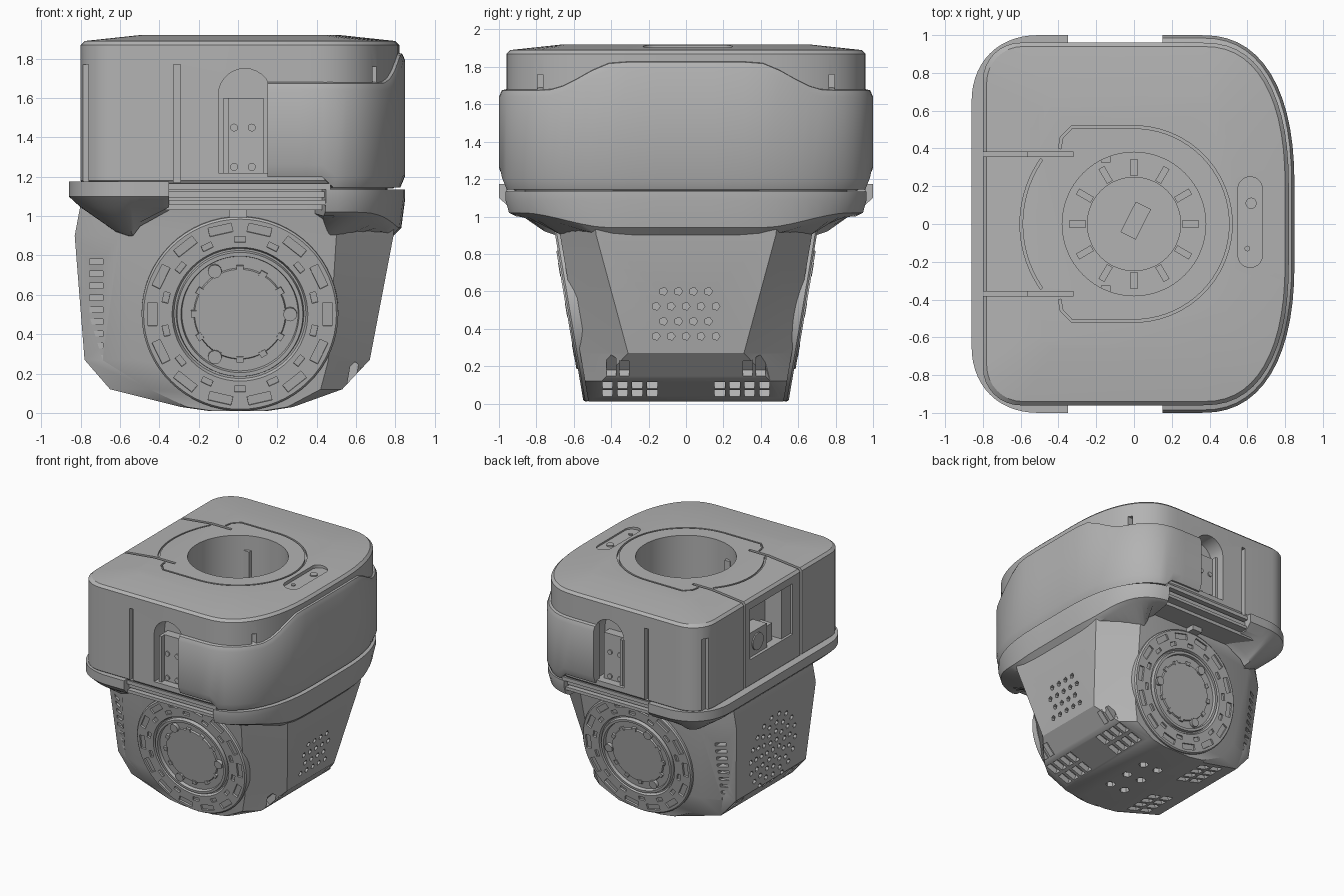
import bpy, bmesh
from math import sin, cos, pi, radians, atan
from mathutils import Matrix, Vector

old = bpy.data.objects.get("Cube")
if old:
    bpy.data.objects.remove(old)

grey = bpy.data.materials.new("mid_grey")
grey.use_nodes = True
grey.diffuse_color = (0.45, 0.45, 0.45, 1)
grey.node_tree.nodes["Principled BSDF"].inputs["Base Color"].default_value = grey.diffuse_color
parts = []


def finish(name, bm, part=True):
    bmesh.ops.recalc_face_normals(bm, faces=bm.faces)
    me = bpy.data.meshes.new(name)
    bm.to_mesh(me)
    bm.free()
    me.materials.append(grey)
    ob = bpy.data.objects.new(name, me)
    bpy.context.collection.objects.link(ob)
    if part:
        parts.append(ob)
    return ob


def loft(name, rings, part=True):
    """Skin a list of equal-length 3D rings and cap both ends."""
    bm = bmesh.new()
    vs = [[bm.verts.new(p) for p in r] for r in rings]
    n = len(rings[0])
    for a, b in zip(vs, vs[1:]):
        for i in range(n):
            bm.faces.new((a[i], a[(i + 1) % n], b[(i + 1) % n], b[i]))
    bm.faces.new(vs[0])
    bm.faces.new(vs[-1])
    return finish(name, bm, part)


def blocks(name, items, part=True):
    """Several boxes: (matrix, size) pairs in one mesh."""
    bm = bmesh.new()
    for m, size in items:
        bmesh.ops.create_cube(bm, size=1, matrix=m @ Matrix.Diagonal((*size, 1)))
    return finish(name, bm, part)


def rods(name, items, sides=12, part=True):
    """Several cylinders: (matrix, radius, depth) in one mesh."""
    bm = bmesh.new()
    for m, r, d in items:
        bmesh.ops.create_cone(bm, cap_ends=True, segments=sides, radius1=r, radius2=r, depth=d, matrix=m)
    return finish(name, bm, part)


def at(x, y, z):
    return Matrix.Translation((x, y, z))


def cut(target, *cutters):
    for c in cutters:
        c.hide_render = True
        mod = target.modifiers.new("cut", 'BOOLEAN')
        mod.operation, mod.solver, mod.object = 'DIFFERENCE', 'EXACT', c
        dg = bpy.context.evaluated_depsgraph_get()
        me = bpy.data.meshes.new_from_object(target.evaluated_get(dg))
        target.modifiers.clear()
        target.data = me
        bpy.data.objects.remove(c)


def half_outline(x0, x1, hy, rx, ry, n=2.4, seg=14):
    """Open path from (x0,-hy) round the end at x1 to (x0,hy)."""
    s = 1 if x1 > x0 else -1
    cx, cy = x1 - s * rx, hy - ry
    quarter = [(cx + s * rx * cos(t) ** (2 / n), cy + ry * sin(t) ** (2 / n))
               for t in [pi / 2 * i / seg for i in range(seg)]] + [(cx, hy)]
    mid = [(x1, cy * k / 6) for k in range(-5, 6)]
    return ([(x0, -hy)] + [(x, -y) for x, y in reversed(quarter)] + mid + quarter + [(x0, hy)])


def full_outline(xl, xr, hy, rl, rx, ry, z):
    right = half_outline(0, xr, hy, rx, ry)
    left = half_outline(0, xl, hy, rl, rl, 2, 8)
    return [(x, y, z) for x, y in right + left[::-1][1:-1]]


def sweep(name, path, profile, side=1, part=True):
    """Run a profile of (inset, z) pairs, which may vary by place, along a path."""
    rings = []
    for i, (x, y) in enumerate(path):
        a, b = path[max(i - 1, 0)], path[min(i + 1, len(path) - 1)]
        t = Vector((b[0] - a[0], b[1] - a[1])).normalized()
        rings.append([(x - t.y * d * side, y + t.x * d * side, z) for d, z in profile(x, y)])
    return loft(name, rings, part)


def ramp(v, a, b):
    t = min(max((v - a) / (b - a), 0), 1)
    return t * t * (3 - 2 * t)


# Upper housing with domed lid
upper = loft("upper_housing", [full_outline(-0.8 + i, 0.82 - i, 0.96 - i, 0.2 - i * 0.4, 0.46 - i, 0.78 - i, z)
                               for i, z in ((0.03, 1.14), (0, 1.18), (0, 1.87), (0.02, 1.89), (0.3, 1.92))])

# Well, module slits, lid groove, indicator recess and port opening
cut(upper, rods("well", [(at(0, 0, 1.7), 0.38, 1.0)], 64, False))
cut(upper, blocks("slits", [(at(-0.6, s * 0.37, 1.6), (0.56, 0.025, 1.0)) for s in (-1, 1)], False))
arc = [(0.52 * sin(t), 0.52 * cos(t)) for t in [pi * k / 36 for k in range(37)]]
corner = [(-0.4, 0.4), (-0.39, 0.46), (-0.33, 0.52)]
rim = corner + arc + [(x, -y) for x, y in corner[::-1]]


def groove(x, y):
    return [(0, 1.9), (0, 1.96), (0.014, 1.96), (0.014, 1.9)]


cut(upper, sweep("lid_groove", rim, groove, -1, False))
back_arc = [(-0.59 * cos(t), 0.59 * sin(t)) for t in [radians(a) for a in range(-35, 36, 5)]]
cut(upper, sweep("module_seam", back_arc, groove, 1, False))
pill = [(0.615 + 0.065 * cos(t), (0.185 if sin(t) > 0 else -0.165) + 0.065 * sin(t))
        for t in [pi * (k + 0.5) / 12 for k in range(24)]]
cut(upper, loft("indicator_cut", [[(x, y, z) for x, y in pill] for z in (1.89, 1.98)], False))
cut(upper, blocks("port_cut", [(at(-0.78, 0.02, 1.6), (0.3, 0.56, 0.42))], False))
blocks("port_blocks", [(at(-0.71, 0.17, 1.49), (0.13, 0.25, 0.2)), (at(-0.7, -0.2, 1.6), (0.16, 0.12, 0.42)),
                       (at(-0.68, -0.02, 1.46), (0.1, 0.14, 0.14))])
side_on = Matrix.Rotation(pi / 2, 4, 'Y')
rods("round_port", [(at(-0.775, 0.17, 1.49) @ side_on, 0.07, 0.02)], 20)
rods("indicator_dots", [(at(0.62, 0.11, 1.89), 0.03, 0.02), (at(0.6, -0.13, 1.89), 0.015, 0.02)])

# Arched latch recesses and vertical slots on both long sides
upright = Matrix.Rotation(pi / 2, 4, 'X')
for s in (-1, 1):
    arch = [(-0.1, 1.22), (0.17, 1.22)] + [(0.035 + 0.135 * cos(t), 1.615 + 0.135 * sin(t))
                                           for t in [pi * k / 14 for k in range(15)]]
    cut(upper, loft("arch_cut", [[(x, s * y, z) for x, z in arch] for y in (0.82, 1.1)], False))
    cut(upper, blocks("slot_cut", [(at(-0.31, s * 0.96, 1.47), (0.035, 0.08, 0.6)),
                                   (at(-0.775, s * 0.87, 1.47), (0.03, 0.08, 0.6)),
                                   (at(0.7, s * 0.78, 1.71), (0.12, 0.03, 0.1))], False))
    blocks("latch_plate", [(at(0.03, s * 0.855, 1.41), (0.2, 0.08, 0.38)),
                           (at(-0.06, s * 0.875, 1.41), (0.025, 0.12, 0.38))])
    rods("latch_screws", [(at(x, s * 0.895, z) @ upright, 0.02, 0.02) for x in (-0.02, 0.07) for z in (1.25, 1.45)])

# Toothed floor inside the well
rods("well_hub", [(at(0.0, 0, 1.24), 0.25, 0.12)], 40)
blocks("well_teeth", [(Matrix.Rotation(2 * pi * k / 12, 4, 'Z') @ at(0.3, 0, 1.25), (0.09, 0.035, 0.12))
                      for k in range(12)])
blocks("well_key", [(Matrix.Rotation(1.1, 4, 'Z') @ at(0.02, 0, 1.31), (0.18, 0.09, 0.03))])
blocks("well_rib", [(at(-0.15, s * 0.345, 1.5), (0.05, 0.04, 0.6)) for s in (-1, 1)])


# Wrap-around outer shell
def shell_profile(x, y):
    top = 1.84 - 0.15 * ramp(abs(y), 0.36, 0.76)
    low = 1.2 if x < 0.45 else 1.145
    return [(0.08, low), (0.025, low), (0, low + 0.06), (0, top - 0.05), (0.015, top - 0.015), (0.08, top)]


def dense_half(*a):
    p = half_outline(*a)
    extra = [(p[0][0] + (p[1][0] - p[0][0]) * k / 6, p[0][1]) for k in range(1, 6)]
    return [p[0]] + extra + p[1:-1] + [(x, -y) for x, y in extra[::-1]] + [p[-1]]


sweep("outer_shell", dense_half(0.15, 0.85, 1.0, 0.5, 0.82), shell_profile)


# Skirt under the shell, and the lip on the opposite end
def skirt_profile(x, y):
    rise = 0.1 * ramp(abs(y), 0.4, 0.9)
    inner = 1.02 - 0.13 * ramp(x, 0.4, 0.72)
    return [(0.27, 1.135), (0, 1.135), (0, 1.09), (0.02, 0.94 + 0.8 * rise), (0.06, 0.9 + rise), (0.27, inner)]


def lip_profile(x, y):
    inner = 1.03 - 0.13 * ramp(-x, 0.36, 0.6)
    return [(0.3, 1.175), (0, 1.175), (0, 1.1), (0.06, 1.045), (0.24, inner + 0.02), (0.3, inner)]


sweep("skirt", [p for p in dense_half(0.15, 0.85, 0.97, 0.48, 0.8) if p[0] > 0.42], skirt_profile)
lip_path = half_outline(-0.35, -0.86, 1.0, 0.36, 0.36, 2.2)
sweep("tray_lip", lip_path, lip_profile, -1)
loft("tray_core", [full_outline(-0.76, 0.76, 0.88, 0.24, 0.42, 0.7, z) for z in (1.03, 1.16)])
blocks("side_rails", [(at(0.05, s * y, z), (0.84, 0.1, h)) for s in (-1, 1)
                      for y, z, h in ((0.91, 1.15, 0.03), (0.88, 1.11, 0.03), (0.9, 1.07, 0.025))])


# Tapered lower body: z, left x, right x, left and right end half widths
def section(z, xl, xr, wl, wr, sl, sr):
    hy = 0.52 + 0.17 * z
    half = [(xr, wr), (sr, hy), (sl, hy), (xl, wl)]
    return [(x, y, z) for x, y in half] + [(x, -y, z) for x, y in half[::-1]]


body = loft("lower_body", [section(*r) for r in (
    (1.06, -0.8, 0.8, 0.52, 0.5, -0.6, 0.55), (0.9, -0.83, 0.79, 0.52, 0.48, -0.6, 0.5),
    (0.27, -0.78, 0.67, 0.46, 0.31, -0.54, 0.46), (0.12, -0.65, 0.53, 0.47, 0.45, -0.45, 0.42),
    (0.03, -0.29, 0.28, 0.5, 0.5, -0.26, 0.25), (0.01, -0.15, 0.15, 0.5, 0.5, -0.13, 0.13))])
dots = [(at(0.72, 0.08 * (k - 1.5 - 0.5 * (r % 2 == 0)), 0.36 + 0.08 * r) @ side_on, 0.022, 0.2)
        for r in range(4) for k in range(4 + (r % 2 == 0))]
cut(body, rods("speaker_holes", dots, 5, False))
fan = []
for radius, count in ((0.0, 1), (0.08, 6), (0.15, 11), (0.22, 15), (0.29, 18)):
    fan += [(at(-0.8, radius * cos(2 * pi * k / count), 0.53 + radius * sin(2 * pi * k / count)) @ side_on, 0.022, 0.16)
            for k in range(count)]
cut(body, rods("fan_holes", fan, 6, False))
cut(body, blocks("vent_slots", [(at(-0.72, s * 0.6, 0.28 + 0.061 * k), (0.07, 0.2, 0.026))
                                for s in (-1, 1) for k in range(9)], False))
tilt = [(sx, at(sx * 0.41, 0, 0.075) @ Matrix.Rotation(-sx * 0.34, 4, 'Y')) for sx in (-1, 1)]
cut(body, blocks("floor_vents", [(m @ at(o, y, 0), (0.1, 0.055, 0.1)) for sx, m in tilt for o in (-0.065, 0.065)
                                 for y in (-0.42, -0.34, -0.26, -0.18, 0.18, 0.26, 0.34, 0.42)], False))
steep = [at(sx * (0.59 if sx > 0 else 0.71), 0, 0.19) @ Matrix.Rotation(-sx * 0.82, 4, 'Y') for sx in (-1, 1)]
cut(body, blocks("corner_vents", [(m @ at(0, y, 0), (0.11, 0.05, 0.09)) for m in steep
                                  for y in (-0.4, -0.33, 0.33, 0.4)], False))
cut(body, rods("floor_holes", [(at(x, y, 0.0), 0.04, 0.1) for x in (-0.07, 0.07) for y in (-0.2, 0, 0.2)], 6, False))

# Tilted round side covers with slots, rings and bolts
lathe = [(0.5, -0.04), (0.5, 0.01), (0.49, 0.02), (0.345, 0.02), (0.335, 0.0), (0.325, 0.0), (0.32, 0.028),
         (0.3, 0.028), (0.295, 0.003), (0.235, 0.003), (0.23, 0.015), (0.02, 0.015)]
spin = [2 * pi * k / 64 for k in range(64)]
for s in (-1, 1):
    place = Matrix.Diagonal((1, -s, 1, 1)) @ at(0.01, -0.612, 0.505) @ Matrix.Rotation(pi / 2 + atan(0.17), 4, 'X')
    disc = loft("side_cover", [[place @ Vector((r * cos(t), r * sin(t), h)) for t in spin] for r, h in lathe])

    def polar(a, r, h):
        return place @ Matrix.Rotation(a, 4, 'Z') @ at(r, 0, h)

    slots = [(polar(2 * pi * k / 14, 0.445, 0.02), (0.045, 0.12, 0.03)) for k in range(14)]
    slots += [(polar(2 * pi * (k + 0.5) / 14, 0.385, 0.02), (0.03, 0.055, 0.03)) for k in range(14)]
    cut(disc, blocks("cover_slots", slots, False))
    blocks("hub_tabs", [(polar(2 * pi * k / 12, 0.235, 0.012), (0.03, 0.035, 0.02)) for k in range(12)])
    rods("cover_bolts", [(polar(radians(a), 0.255, 0.015), 0.035, 0.03) for a in (0, 120, 240)])
    blocks("cover_latch", [(at(0, s * 0.72, 1.02), (0.09, 0.1, 0.06))])

# Flat faces with smooth curves between sharp edges
bpy.ops.object.select_all(action='DESELECT')
for ob in parts:
    ob.select_set(True)
bpy.context.view_layer.objects.active = upper
bpy.ops.object.shade_smooth_by_angle(angle=radians(30))
